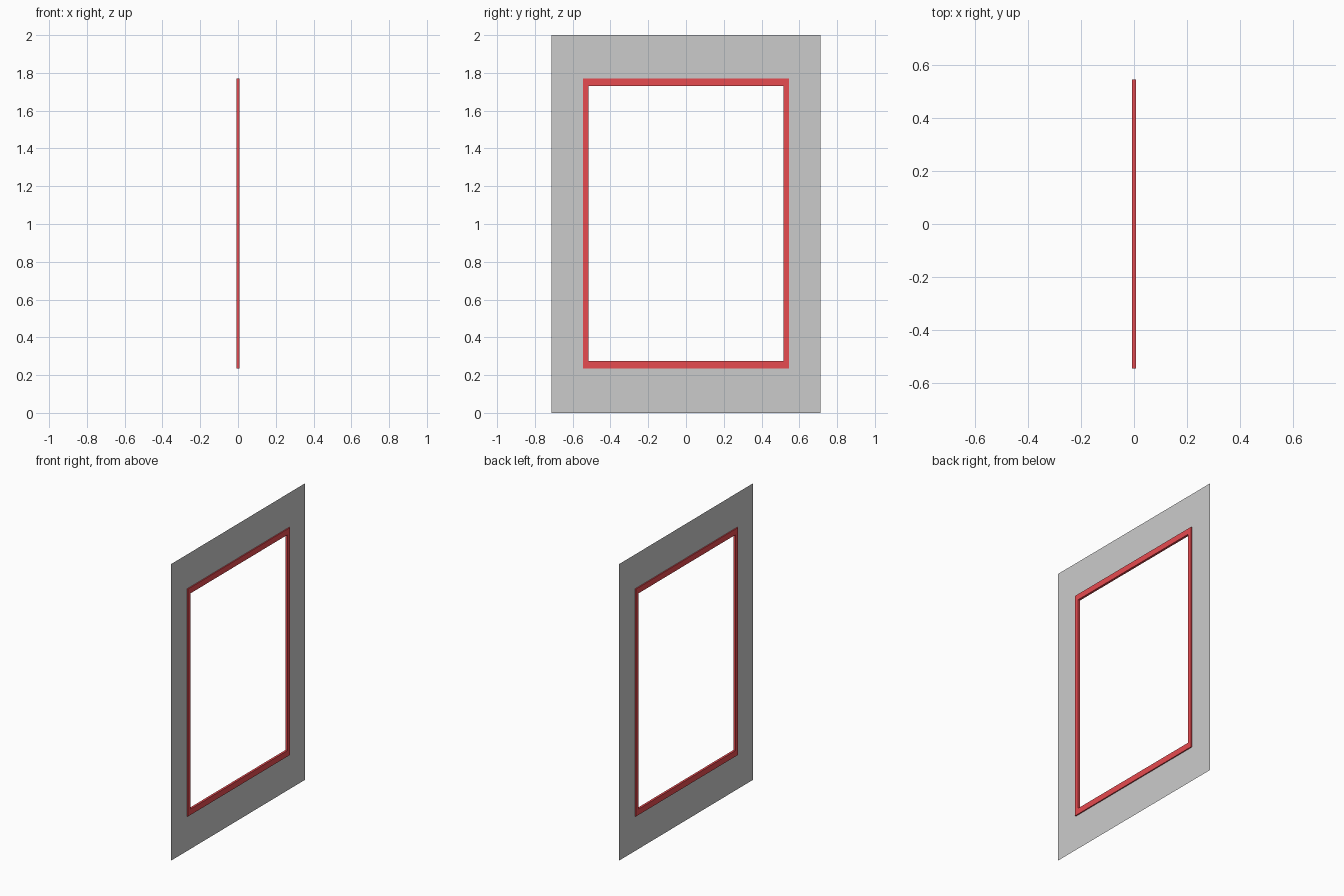
import bpy
import bmesh

if "Cube" in bpy.data.objects:
    bpy.data.objects.remove(bpy.data.objects["Cube"])

# (half width in y, bottom z, top z)
PANEL = (0.713, 0.0, 2.0)
HOLE = (0.53, 0.255, 1.75)
FRAME_OUT = (0.545, 0.235, 1.769)
FRAME_IN = (0.516, 0.275, 1.73)
FRAME_DEPTH = 0.015


def rect(bm, size, x):
    h, z0, z1 = size
    return [bm.verts.new((x, y, z)) for y, z in
            ((-h, z0), (h, z0), (h, z1), (-h, z1))]


def ring(name, outer, inner, depth=0.0, color=None):
    """Flat rectangular ring facing +x, optionally extruded around x = 0."""
    bm = bmesh.new()
    a, b = rect(bm, outer, depth / 2), rect(bm, inner, depth / 2)
    for i in range(4):
        j = (i + 1) % 4
        bm.faces.new((a[i], a[j], b[j], b[i]))
    if depth:
        ext = bmesh.ops.extrude_face_region(bm, geom=bm.faces[:], use_keep_orig=True)
        moved = [v for v in ext["geom"] if isinstance(v, bmesh.types.BMVert)]
        bmesh.ops.translate(bm, verts=moved, vec=(-depth, 0, 0))
        bmesh.ops.recalc_face_normals(bm, faces=bm.faces[:])
    mesh = bpy.data.meshes.new(name)
    bm.to_mesh(mesh)
    bm.free()
    obj = bpy.data.objects.new(name, mesh)
    bpy.context.collection.objects.link(obj)
    if color:
        mat = bpy.data.materials.new(name + "_red")
        mat.diffuse_color = color
        mat.use_nodes = True
        mat.node_tree.nodes["Principled BSDF"].inputs["Base Color"].default_value = mat.diffuse_color
        mesh.materials.append(mat)
    return obj


# Thin wall sheet with the opening
ring("wall_panel", PANEL, HOLE)

# Red border framing the opening
ring("opening_frame", FRAME_OUT, FRAME_IN, FRAME_DEPTH, (0.8, 0.07, 0.08, 1))
